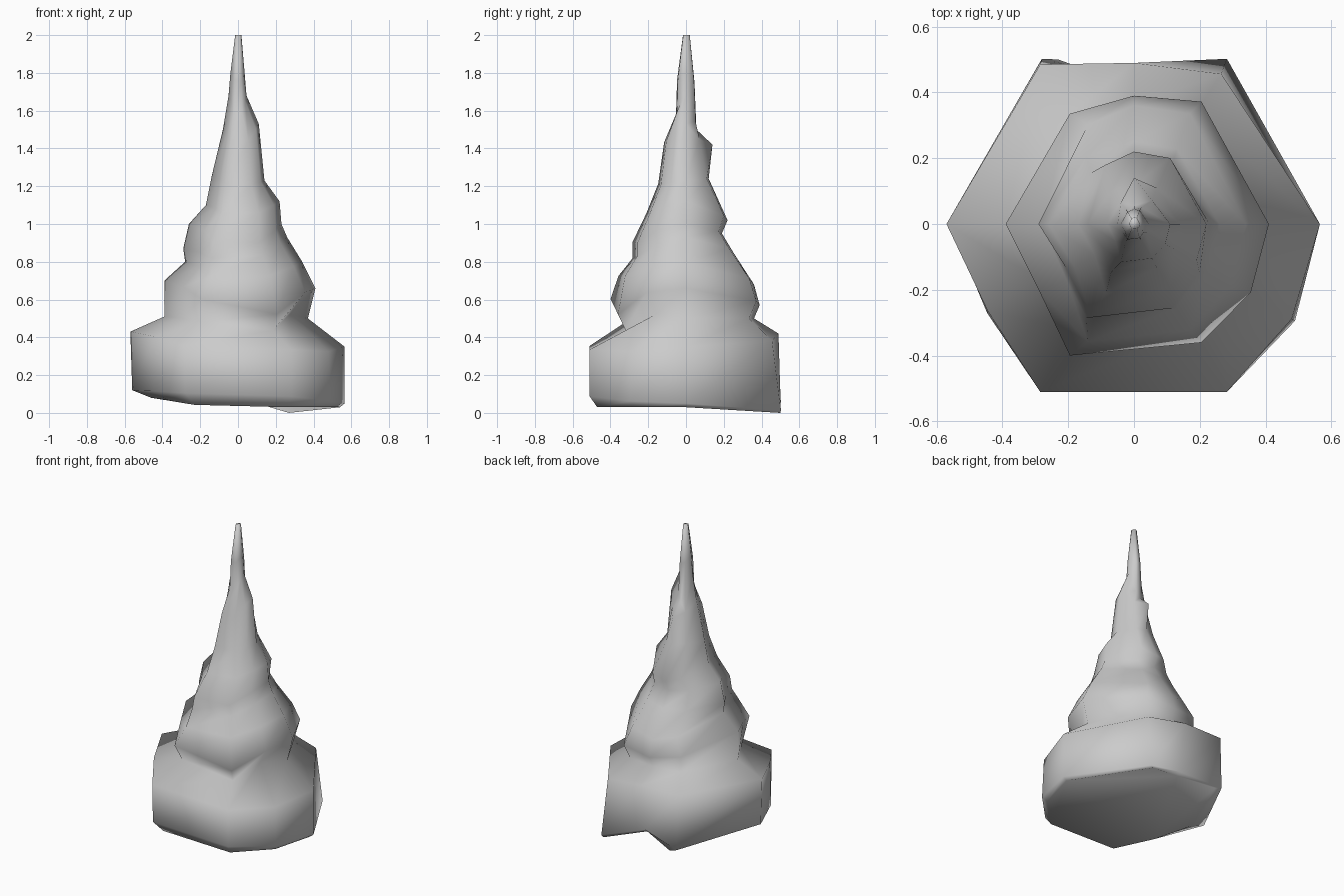
import bpy
import bmesh
import math

default_cube = bpy.data.objects.get("Cube")
if default_cube:
    bpy.data.objects.remove(default_cube, do_unlink=True)


def flat_material(name, color):
    material = bpy.data.materials.new(name)
    material.use_nodes = True
    material.diffuse_color = color
    material.node_tree.nodes["Principled BSDF"].inputs["Base Color"].default_value = color
    return material


# Side profiles as (reach, height), from the base up to the tip
RIGHT = [(.54, .03), (.565, .05), (.565, .35), (.37, .5), (.41, .66), (.34, .8), (.26, .93),
         (.23, 1), (.22, 1.12), (.14, 1.23), (.11, 1.53), (.045, 1.68), (.035, 1.8), (.018, 2)]
LEFT = [(.46, .08), (.56, .12), (.57, .43), (.39, .51), (.39, .7), (.28, .8), (.29, .87),
        (.26, 1), (.17, 1.1), (.14, 1.25), (.08, 1.5), (.05, 1.68), (.04, 1.8), (.015, 2)]
BACK = [(.5, .03), (.515, .04), (.51, .42), (.36, .5), (.39, .57), (.36, .68), (.25, .85),
        (.19, .95), (.22, 1.02), (.12, 1.24), (.14, 1.42), (.055, 1.5), (.045, 1.75), (.02, 2)]
FRONT = [(.47, .03), (.51, .1), (.51, .33), (.32, .47), (.38, .57), (.34, .7), (.27, .8),
         (.27, .87), (.2, 1.04), (.14, 1.2), (.11, 1.41), (.05, 1.55), (.045, 1.75), (.015, 2)]
COLUMNS = (0, 60, 90, 120, 180, 210, 240, 300, 330)
SPUR_ROW = 10
FLAT_COLUMN = 210

# Local dents and sags, (row, column) to (reach factor, lift)
DENTS = {
    (0, 60): (1, -.03), (1, 60): (1, -.03), (2, 60): (.94, -.02),   # low back corner
    (0, 90): (.83, .05), (1, 90): (.85, .06), (2, 90): (.96, 0),    # groove in the back
    (2, 330): (.98, -.02), (3, 330): (.86, .03),                    # pinched crease
    (3, 300): (1, -.04), (4, 300): (1, -.07),                       # drooping lip
}


def ring_point(row, column):
    """Blend the side profiles around the ring: six-sided, rounder at the upper back."""
    c, s = math.cos(math.radians(column)), math.sin(math.radians(column))
    reach_x, height_x = (RIGHT if c >= 0 else LEFT)[row]
    reach_y, height_y = (BACK if s >= 0 else FRONT)[row]
    corner = math.sin(math.pi / 3)
    if s > 0:
        corner += (1 - corner) * min(1, row / 6)
    y = max(-1, min(1, s / corner)) * reach_y
    if row > 3:  # slight twist of the upper tiers
        y *= 1 + .12 * c * s
    if row == SPUR_ROW and s > 0:  # narrow spur on the back
        y *= s ** 4
    factor, lift = DENTS.get((row, column), (1, 0))
    if column == FLAT_COLUMN:  # flattened front corner
        factor = max(.8, .94 - .02 * row)
    return c * reach_x * factor, y * factor, height_x * c * c + height_y * s * s + lift


# Swirled cone: stacked lumpy tiers bridged by quads, capped at both ends
bm = bmesh.new()
rings = [[bm.verts.new(ring_point(row, a)) for a in COLUMNS] for row in range(len(RIGHT))]
count = len(COLUMNS)
for lower, upper in zip(rings, rings[1:]):
    for i in range(count):
        j = (i + 1) % count
        bm.faces.new((lower[i], lower[j], upper[j], upper[i]))
bm.faces.new(list(reversed(rings[0])))
bm.faces.new(rings[-1])
bmesh.ops.recalc_face_normals(bm, faces=bm.faces[:])

mesh = bpy.data.meshes.new("swirled_cone")
bm.to_mesh(mesh)
bm.free()
mesh.shade_smooth()
mesh.materials.append(flat_material("light grey", (.6, .6, .6, 1)))
cone = bpy.data.objects.new("swirled_cone", mesh)
bpy.context.collection.objects.link(cone)
